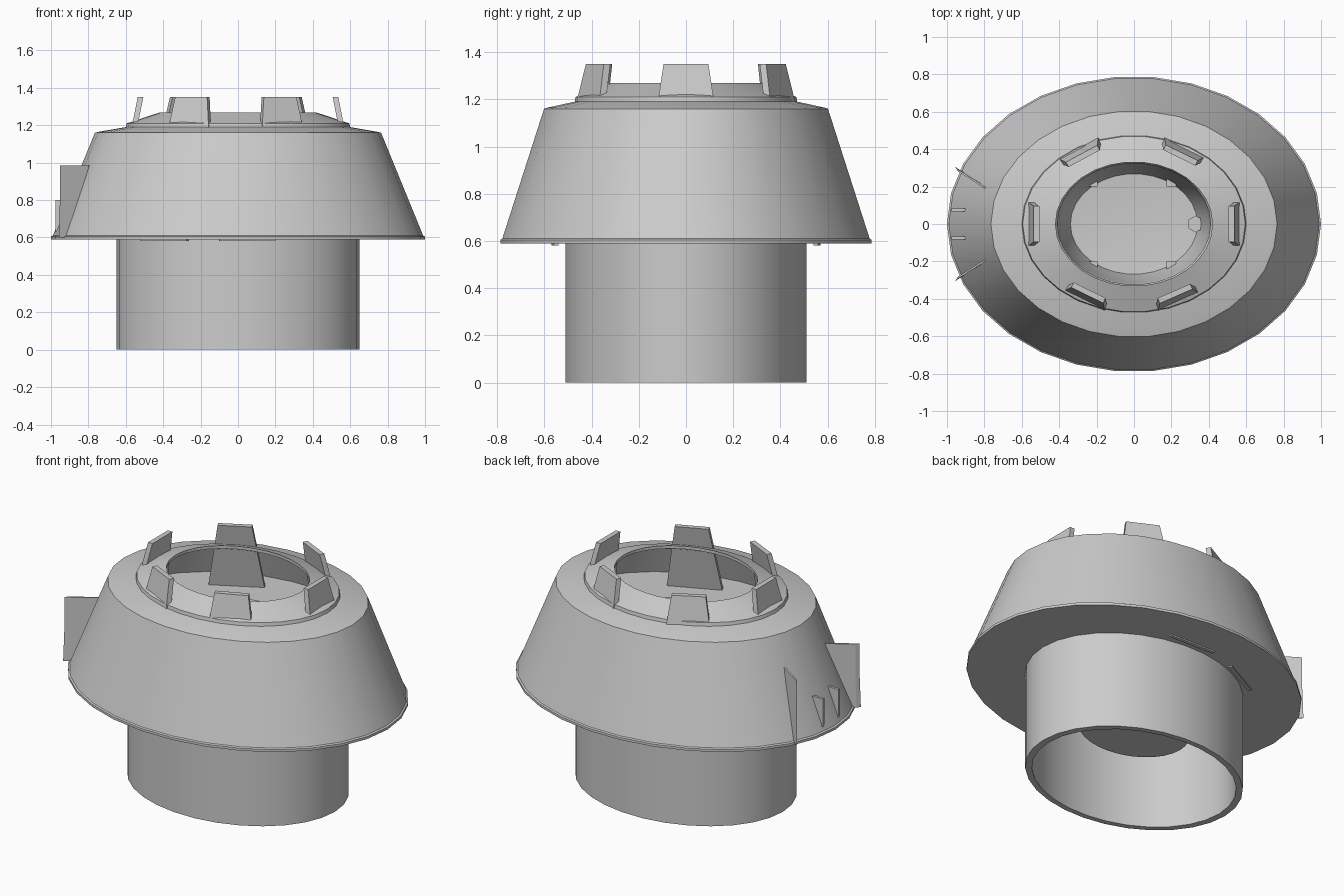
import bpy, bmesh
from math import cos, sin, pi
from mathutils import Vector

if "Cube" in bpy.data.objects:
    bpy.data.objects.remove(bpy.data.objects["Cube"])

SIDES, FLAT = 30, 0.79   # all rings are ellipses, y flattened


def finish(name, bm, smooth=False):
    bmesh.ops.recalc_face_normals(bm, faces=bm.faces[:])
    mesh = bpy.data.meshes.new(name)
    bm.to_mesh(mesh)
    bm.free()
    ob = bpy.data.objects.new(name, mesh)
    bpy.context.collection.objects.link(ob)
    if smooth:
        bpy.ops.object.select_all(action='DESELECT')
        bpy.context.view_layer.objects.active = ob
        ob.select_set(True)
        bpy.ops.object.shade_smooth_by_angle(angle=0.5)
    return ob


def lathe(name, profile, closed=True):
    """Elliptical lathe of (radius, z) points; radius 0 ends are merged."""
    bm = bmesh.new()
    rings = [[bm.verts.new((r * cos(2 * pi * i / SIDES), FLAT * r * sin(2 * pi * i / SIDES), z))
              for i in range(SIDES)] for r, z in profile]
    n = len(rings)
    for k in range(n if closed else n - 1):
        a, b = rings[k], rings[(k + 1) % n]
        for i in range(SIDES):
            j = (i + 1) % SIDES
            bm.faces.new((a[i], a[j], b[j], b[i]))
    bmesh.ops.remove_doubles(bm, verts=bm.verts[:], dist=1e-5)
    return finish(name, bm, True)


def plate(name, points, offset):
    """Flat outline thickened symmetrically by the offset vector."""
    bm = bmesh.new()
    a = [bm.verts.new(Vector(p) - offset / 2) for p in points]
    b = [bm.verts.new(Vector(p) + offset / 2) for p in points]
    bm.faces.new(a)
    bm.faces.new(b[::-1])
    for i in range(len(a)):
        j = (i + 1) % len(a)
        bm.faces.new((a[i], a[j], b[j], b[i]))
    return finish(name, bm)


# Lower hollow neck
lathe("neck", [(.61, 0), (.65, 0), (.65, .6), (.61, .6)])

# Flared shell with stepped roof and open top
lathe("shell", [(.60, .59), (1, .59), (1, .605), (.99, .61), (.765, 1.16), (.745, 1.165),
                (.60, 1.19), (.595, 1.21), (.42, 1.268), (.42, 1.25), (.59, 1.18),
                (.74, 1.14), (.96, .61), (.60, .61)])

# Inner deck and bowl seen through the opening
lathe("inner_bowl", [(.83, .95), (.43, .95), (.41, .92), (.40, .55), (.34, .36), (0, .34),
                     (0, .30), (.33, .30), (.44, .54), (.45, .91), (.84, .91)], closed=False)

# Six tapered teeth passing through the roof
teeth = [((.535, 0), (0, 1)), ((-.535, 0), (0, 1)),
         ((-.28, .375), (.205, .11)), ((.255, .38), (.205, -.10)),
         ((-.25, -.38), (.205, -.10)), ((.225, -.385), (.205, .09))]
for k, (c, t) in enumerate(teeth):
    c, t = Vector((*c, 0)), Vector((*t, 0)).normalized()
    out = Vector((t.y, -t.x, 0))
    if out.dot(c) < 0:
        out = -out
    pts = []
    for z, half in ((.95, .155), (1.35, .095)):
        p = c + out * .2 * (1.28 - z) + Vector((0, 0, z))
        pair = [p - t * half, p + t * half]
        pts += pair if z < 1 else pair[::-1]
    plate(f"tooth_{k + 1}", pts, out * .03)

# Side brackets and short ribs on the left, mirrored in y
for s, side in ((1, "back"), (-1, "front")):
    n = Vector((.10, -.14 * s, 0)).normalized() * .025
    plate(f"bracket_{side}", [(-.79, .19 * s, .985), (-.945, .29 * s, .985),
                              (-.945, .29 * s, .80), (-.95, .295 * s, .60),
                              (-.90, .265 * s, .60)], n)
    plate(f"rib_{side}", [(-.88, .075 * s, .80), (-.975, .075 * s, .80),
                          (-.975, .075 * s, .63), (-.94, .075 * s, .63)],
          Vector((0, .015, 0)))

# Thin strips under the shell
for s in (1, -1):
    for k, (a, b) in enumerate((((-.10, .56), (.20, .55)), ((-.52, .37), (-.27, .50)))):
        a, b = Vector((a[0], a[1] * s, .588)), Vector((b[0], b[1] * s, .588))
        w = Vector((0, 0, 1)).cross(b - a).normalized() * .01
        plate(f"under_strip_{k + 1}", [a - w, b - w, b + w, a + w], Vector((0, 0, .012)))

# Small pegs and a hexagonal knob inside the bowl
for x in (-.22, .20):
    for y in (-.225, .225):
        bm = bmesh.new()
        bmesh.ops.create_cube(bm, size=.05)
        bmesh.ops.translate(bm, verts=bm.verts[:], vec=(x, y, .375))
        finish("peg", bm)
bm = bmesh.new()
bmesh.ops.create_cone(bm, cap_ends=True, segments=6, radius1=.045, radius2=.045, depth=.08)
bmesh.ops.translate(bm, verts=bm.verts[:], vec=(.33, 0, .38))
finish("knob", bm)
